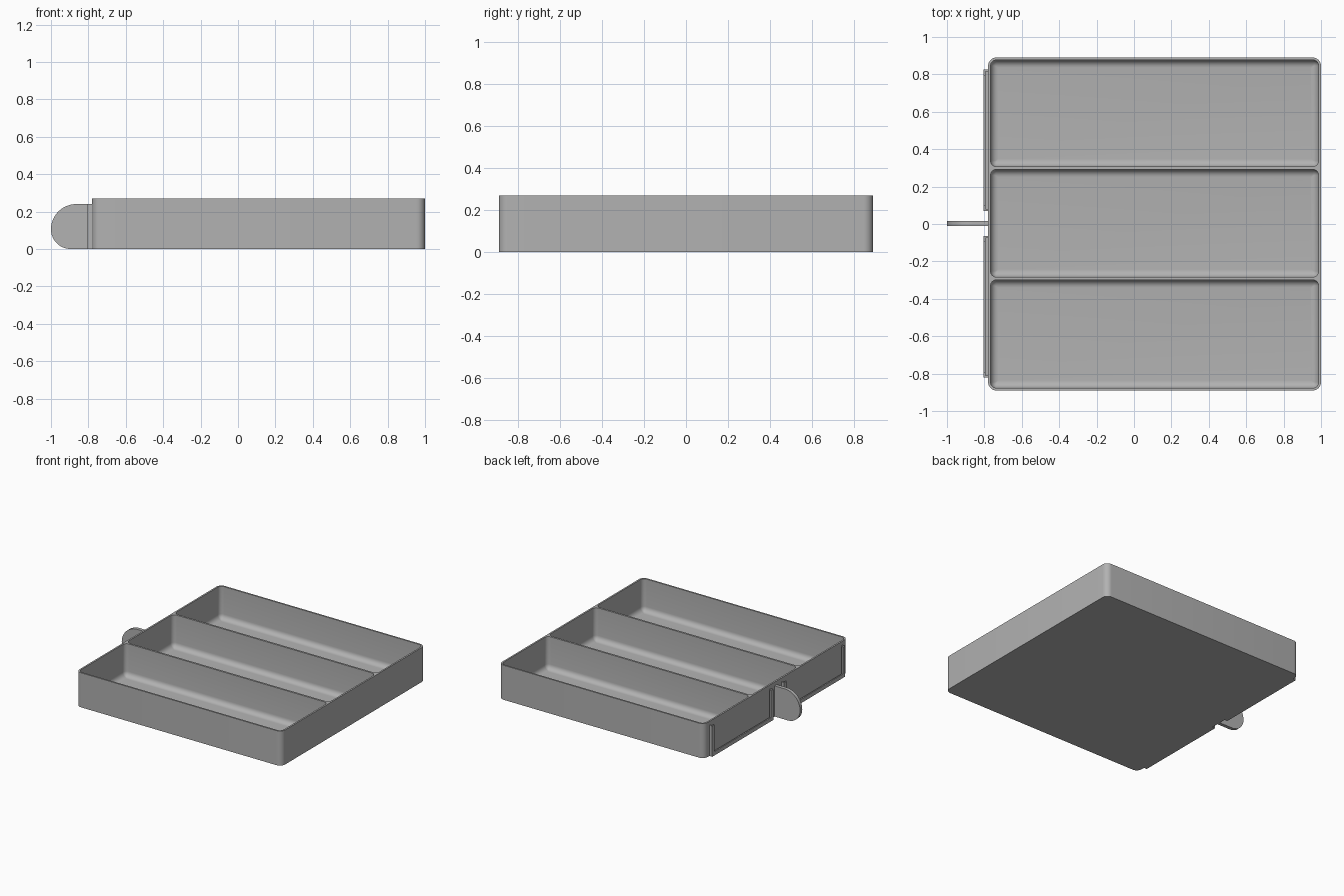
import bpy, bmesh
from math import sin, cos, pi

if "Cube" in bpy.data.objects:
    bpy.data.objects.remove(bpy.data.objects["Cube"])

GREY = (0.445, 0.445, 0.445, 1)
mat = bpy.data.materials.new("grey plastic")
mat.use_nodes = True
mat.diffuse_color = GREY
mat.node_tree.nodes["Principled BSDF"].inputs["Base Color"].default_value = GREY


def finish(bm, name):
    bmesh.ops.recalc_face_normals(bm, faces=bm.faces)
    mesh = bpy.data.meshes.new(name)
    bm.to_mesh(mesh)
    bm.free()
    mesh.materials.append(mat)
    ob = bpy.data.objects.new(name, mesh)
    bpy.context.collection.objects.link(ob)
    bpy.ops.object.select_all(action='DESELECT')
    ob.select_set(True)
    bpy.context.view_layer.objects.active = ob
    bpy.ops.object.shade_smooth_by_angle(angle=0.6)
    return ob


def ring(bm, x0, x1, y0, y1, z, r, steps=8):
    """Rounded rectangle of vertices at height z."""
    corners = ((x1 - r, y1 - r), (x0 + r, y1 - r), (x0 + r, y0 + r), (x1 - r, y0 + r))
    verts = []
    for q, (cx, cy) in enumerate(corners):
        for i in range(steps + 1):
            a = (q + i / steps) * pi / 2
            verts.append(bm.verts.new((cx + r * cos(a), cy + r * sin(a), z)))
    return verts


def bridge(bm, a, b):
    n = len(a)
    for i in range(n):
        j = (i + 1) % n
        bm.faces.new((a[i], a[j], b[j], b[i]))


def loop_edges(bm, verts):
    return [bm.edges.get((v, verts[i - 1])) for i, v in enumerate(verts)]


# Tray: rounded outer shell with three pockets that have filleted floors
TOP, FLOOR, FILLET = 0.27, 0.015, 0.04
bm = bmesh.new()
base = ring(bm, -0.78, 1, -0.89, 0.89, 0, 0.045)
rim = ring(bm, -0.78, 1, -0.89, 0.89, TOP, 0.045)
bm.faces.new(base)
bridge(bm, base, rim)
edges = loop_edges(bm, rim)
for y0, y1 in ((-0.877, -0.299), (-0.284, 0.292), (0.307, 0.877)):
    last = ring(bm, -0.767, 0.987, y0, y1, TOP, 0.032)
    mouth = last
    for i in range(7):
        a = i / 6 * pi / 2
        d = FILLET * (1 - cos(a))
        cur = ring(bm, -0.767 + d, 0.987 - d, y0 + d, y1 - d,
                   FLOOR + FILLET * (1 - sin(a)), max(0.032 - d, 0.004))
        bridge(bm, last, cur)
        last = cur
    bm.faces.new(last)
    edges += loop_edges(bm, mouth)
bmesh.ops.triangle_fill(bm, edges=edges, use_beauty=True)
finish(bm, "tray")

# Pull tab: upright plate with a rounded outer end
bm = bmesh.new()
outline = [(-0.78, 0), (-0.78, 0.24)]
for i in range(13):
    a = pi / 2 + i / 12 * pi / 2
    outline.append((-0.865 + 0.135 * cos(a), 0.105 + 0.135 * sin(a)))
for i in range(1, 13):
    a = pi + i / 12 * pi / 2
    outline.append((-0.895 + 0.105 * cos(a), 0.105 + 0.105 * sin(a)))
face = bm.faces.new([bm.verts.new((x, -0.01, z)) for x, z in outline])
out = bmesh.ops.extrude_face_region(bm, geom=[face])
bmesh.ops.translate(bm, vec=(0, 0.027, 0),
                    verts=[v for v in out["geom"] if isinstance(v, bmesh.types.BMVert)])
finish(bm, "pull_tab")


def box(bm, x0, x1, y0, y1, z0, z1):
    for v in bmesh.ops.create_cube(bm, size=1)["verts"]:
        v.co = ((x0 + x1) / 2 + v.co.x * (x1 - x0),
                (y0 + y1) / 2 + v.co.y * (y1 - y0),
                (z0 + z1) / 2 + v.co.z * (z1 - z0))


# Label holders: open-topped U frames with a thin front lip
for name, y0, y1 in (("label_holder_back", 0.07, 0.825), ("label_holder_front", -0.82, -0.065)):
    bm = bmesh.new()
    box(bm, -0.795, -0.78, y0, y0 + 0.01, 0, 0.24)
    box(bm, -0.795, -0.78, y1 - 0.01, y1, 0, 0.24)
    box(bm, -0.795, -0.78, y0 + 0.01, y1 - 0.01, 0, 0.01)
    box(bm, -0.805, -0.795, y0, y0 + 0.03, 0, 0.24)
    box(bm, -0.805, -0.795, y1 - 0.03, y1, 0, 0.24)
    box(bm, -0.805, -0.795, y0 + 0.03, y1 - 0.03, 0, 0.03)
    finish(bm, name)
